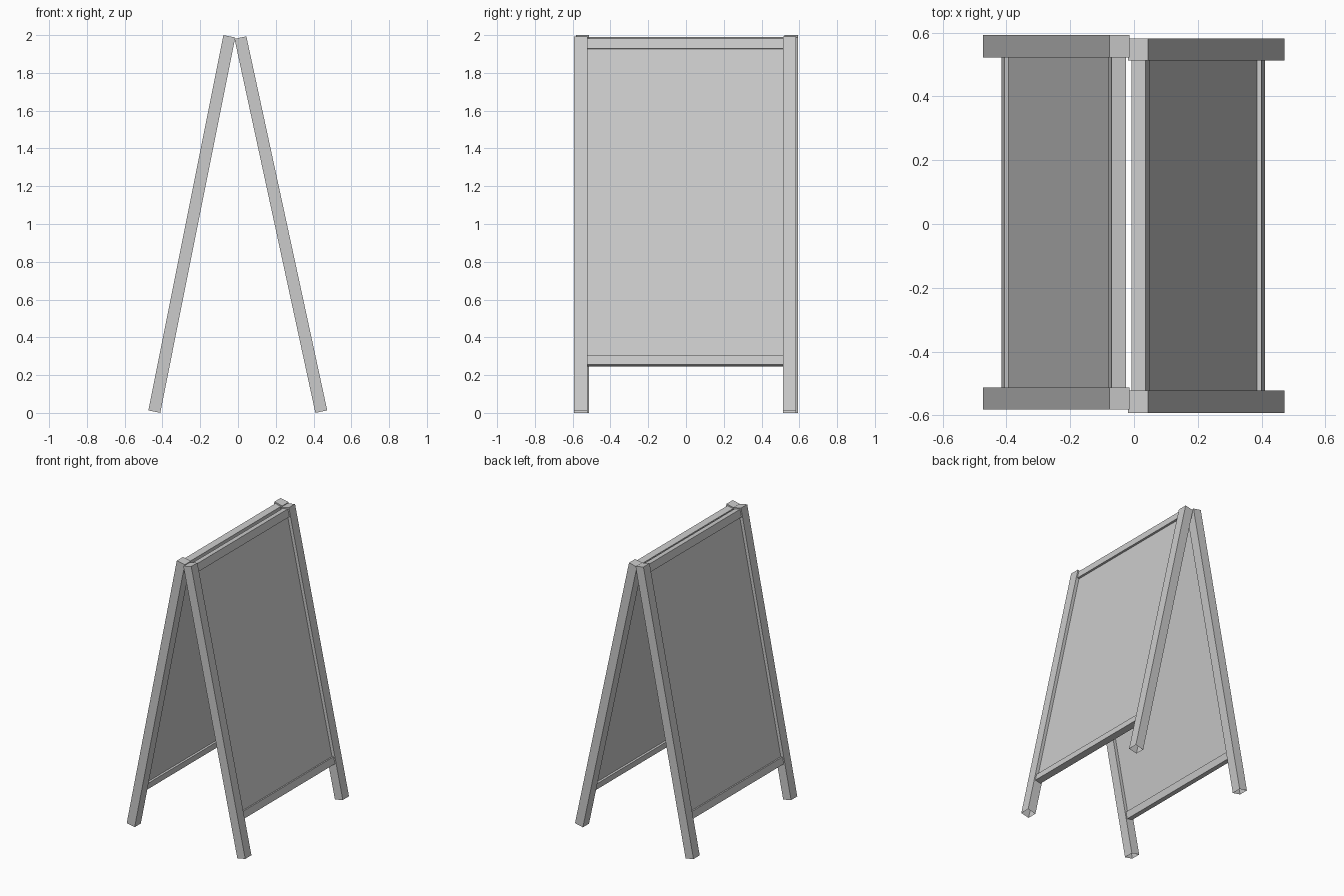
import bpy, bmesh, math
from mathutils import Matrix, Vector

if "Cube" in bpy.data.objects:
    bpy.data.objects.remove(bpy.data.objects["Cube"])

grey = bpy.data.materials.new("plain_grey")
grey.use_nodes = True
colour = (0.6, 0.6, 0.6, 1)
grey.diffuse_color = colour
grey.node_tree.nodes["Principled BSDF"].inputs["Base Color"].default_value = colour

LENGTH = 2.026          # leg length along the slope
INNER, OUTER = 0.5175, 0.5875   # leg sides across the board


def box(name, low, high, frame, open_bottom=False):
    """Box between two corners in the tilted frame of one leaf."""
    low, high = Vector(low), Vector(high)
    bm = bmesh.new()
    bmesh.ops.create_cube(bm, size=1)
    for v in bm.verts:
        v.co = (low + high) / 2 + v.co * (high - low)
    if open_bottom:
        bm.normal_update()
        ends = [f for f in bm.faces if f.normal.z < -0.9]
        bmesh.ops.delete(bm, geom=ends, context='FACES_ONLY')
    bm.transform(frame)
    mesh = bpy.data.meshes.new(name)
    bm.to_mesh(mesh)
    bm.free()
    mesh.materials.append(grey)
    obj = bpy.data.objects.new(name, mesh)
    bpy.context.collection.objects.link(obj)


def leaf(side, foot_x, shift_y, tilt):
    """One half of the folding board: two legs, two rails and a panel."""
    frame = (Matrix.Translation((foot_x, shift_y, 0.0067))
             @ Matrix.Rotation(math.radians(tilt), 4, 'Y'))
    # Legs with open feet
    for end, s in (("front", -1), ("back", 1)):
        a, b = sorted((s * INNER, s * OUTER))
        box(f"{side}_{end}_leg", (-0.032, a, 0), (0.032, b, LENGTH), frame, True)
    # Rails
    for name, z0, z1 in (("top_rail", 1.962, 2.017), ("bottom_rail", 0.25, 0.3)):
        box(f"{side}_{name}", (-0.0225, -INNER, z0), (0.0225, INNER, z1), frame)
    # Panel
    box(f"{side}_panel", (-0.009, -INNER, 0.3), (0.009, INNER, 1.962), frame)


leaf("right", -0.443, 0.005, 11.3)
leaf("left", 0.441, -0.005, -12.2)
